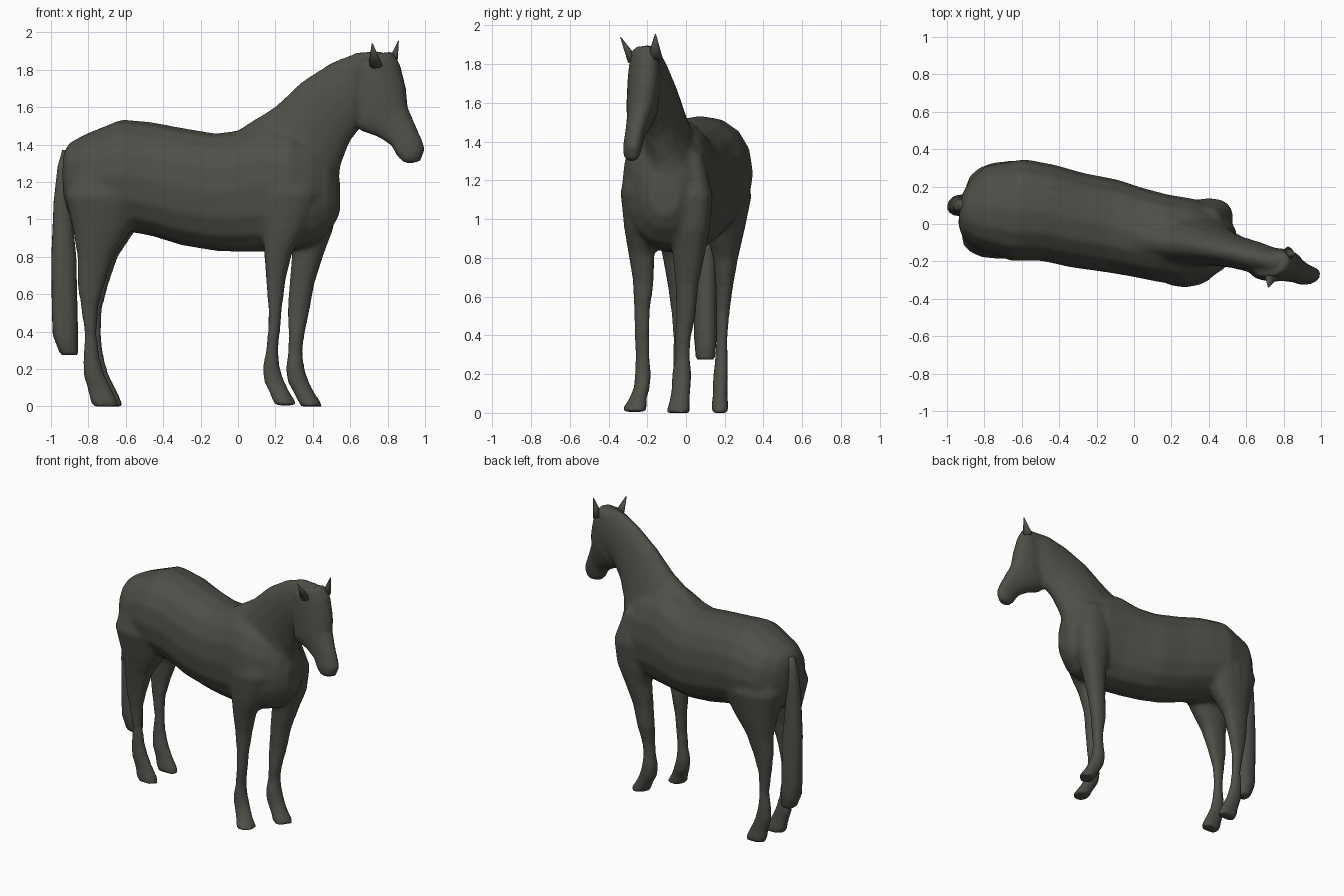
import bpy, bmesh, math
from mathutils import Vector

coat = bpy.data.materials.new("dark_grey_coat")
coat.diffuse_color = (0.078, 0.078, 0.066, 1)


def loft(bm, sections, k=0.13, power=0.9, sides=16):
    """Closed tube through sections (ax, az, bx, bz, y, half_width); k turns it sideways."""
    lat = Vector((k, 1, 0)).normalized()
    rings = []
    for ax, az, bx, bz, y, hw in sections:
        a, b = Vector((ax, y, az)), Vector((bx, y, bz))
        mid, half = (a + b) / 2, (a - b) / 2
        ring = []
        for i in range(sides):
            t = 2 * math.pi * i / sides
            c = math.copysign(abs(math.cos(t)) ** power, math.cos(t))
            s = math.copysign(abs(math.sin(t)) ** power, math.sin(t))
            ring.append(bm.verts.new(mid + half * c + lat * hw * s))
        rings.append(ring)
    faces = [bm.faces.new(rings[0]), bm.faces.new(rings[-1][::-1])]
    for r, q in zip(rings, rings[1:]):
        for i in range(sides):
            j = (i + 1) % sides
            faces.append(bm.faces.new((r[i], q[i], q[j], r[j])))
    bmesh.ops.recalc_face_normals(bm, faces=faces)


def finish(bm, name, angle=180):
    me = bpy.data.meshes.new(name)
    bm.to_mesh(me)
    bm.free()
    me.materials.append(coat)
    ob = bpy.data.objects.new(name, me)
    bpy.context.collection.objects.link(ob)
    for p in me.polygons:
        p.use_smooth = True
    return ob


def leg(bm, rows):
    """Leg rows are (z, back x, front x, y, half_width)."""
    loft(bm, [(xf, z, xb, z, y, hw) for z, xb, xf, y, hw in rows])


bm = bmesh.new()

# Trunk: rump to chest
trunk = [(-.93, 1.36, 1.12, .08, .08), (-.90, 1.41, 1.02, .08, .15),
         (-.82, 1.455, .96, .09, .225), (-.62, 1.535, .94, .075, .275),
         (-.46, 1.52, .91, .06, .26), (-.30, 1.49, .86, .02, .255),
         (-.12, 1.46, .83, -.01, .25), (0, 1.475, .825, -.04, .24),
         (.15, 1.53, .825, -.075, .235), (.30, 1.50, .835, -.10, .235),
         (.42, 1.43, .87, -.105, .19), (.50, 1.34, .95, -.11, .13),
         (.54, 1.22, 1.02, -.11, .07)]
loft(bm, [(x, t, x, b, y, w) for x, t, b, y, w in trunk])

# Neck: withers to poll
loft(bm, [(-.03, 1.46, .42, 1.0, -.07, .15), (.20, 1.605, .53, 1.1, -.095, .14),
          (.35, 1.745, .545, 1.28, -.12, .105), (.50, 1.84, .595, 1.41, -.15, .088),
          (.64, 1.895, .67, 1.51, -.18, .085), (.76, 1.905, .74, 1.55, -.205, .075)], .25, 1)

# Head: poll to muzzle
loft(bm, [(.82, 1.905, .64, 1.82, -.215, .075), (.865, 1.83, .62, 1.62, -.215, .092),
          (.895, 1.71, .645, 1.475, -.225, .088), (.905, 1.60, .75, 1.44, -.24, .070),
          (.95, 1.50, .82, 1.395, -.262, .055), (.985, 1.42, .85, 1.34, -.275, .053),
          (.998, 1.375, .88, 1.305, -.28, .048), (.975, 1.31, .91, 1.295, -.28, .03)], .35)

# Hind legs, mirrored about the rump's middle line
hind = [(1.30, -.86, -.50, .19, .10), (1.12, -.91, -.46, .20, .14),
        (.95, -.87, -.55, .20, .105), (.80, -.845, -.65, .205, .065),
        (.65, -.845, -.70, .198, .045), (.52, -.825, -.735, .19, .036),
        (.38, -.805, -.74, .185, .030), (.26, -.815, -.725, .182, .035),
        (.17, -.815, -.70, .178, .040), (.09, -.79, -.66, .176, .038),
        (.04, -.78, -.635, .175, .045), (0, -.765, -.62, .175, .047)]
for far in (True, False):
    dx = .008 if far else -.014
    leg(bm, [(z, b + dx, f + dx, y if far else .15 - y, w) for z, b, f, y, w in hind])

# Near front leg
leg(bm, [(1.36, .20, .40, -.19, .08), (1.14, .12, .45, -.225, .115),
         (.95, .13, .37, -.225, .095), (.82, .14, .29, -.23, .068),
         (.68, .15, .255, -.22, .055), (.52, .163, .235, -.228, .042),
         (.40, .16, .225, -.228, .040), (.30, .15, .215, -.225, .036),
         (.20, .13, .225, -.222, .043), (.13, .14, .25, -.228, .042),
         (.07, .17, .28, -.25, .047), (.02, .19, .31, -.265, .064),
         (.005, .20, .315, -.265, .066)])

# Far front leg
leg(bm, [(1.34, .26, .46, .01, .08), (1.12, .24, .53, .03, .11),
         (.95, .27, .51, .025, .10), (.82, .29, .46, .015, .085),
         (.66, .275, .41, .005, .06), (.50, .265, .38, 0, .050),
         (.38, .272, .355, -.018, .043), (.29, .268, .345, -.018, .038),
         (.20, .255, .355, -.022, .052), (.13, .265, .38, -.025, .050),
         (.07, .30, .41, -.032, .052), (.02, .325, .445, -.04, .060),
         (0, .335, .45, -.04, .060)])

# Fuse trunk, neck, head and legs into one smooth skin
body = finish(bm, "horse_body")
mod = body.modifiers.new("fuse", 'REMESH')
mod.mode = 'VOXEL'
mod.voxel_size = .016
mod.use_smooth_shade = True
mod = body.modifiers.new("soften", 'SMOOTH')
mod.factor = .5
mod.iterations = 6

# Tail
bm = bmesh.new()
tail = [(1.37, -.94, -.89, .02), (1.28, -.965, -.90, .035), (1.10, -.985, -.895, .045),
        (.80, -.998, -.865, .055), (.50, -.995, -.858, .058), (.38, -.99, -.855, .058),
        (.29, -.955, -.855, .05), (.275, -.94, -.86, .04)]
leg(bm, [(z, b, f, .10, w) for z, b, f, w in tail])
finish(bm, "tail")

# Ears
for name, base, tip in (("near_ear", (.735, -.275, 1.82), (.718, -.338, 1.94)),
                        ("far_ear", (.825, -.16, 1.83), (.858, -.158, 1.955))):
    base, tip = Vector(base), Vector(tip)
    axis = tip - base
    bm = bmesh.new()
    bmesh.ops.create_cone(bm, cap_ends=True, segments=8, radius1=.04, radius2=.003,
                          depth=axis.length)
    for v in bm.verts:
        v.co.y *= .7
    bmesh.ops.rotate(bm, verts=bm.verts, matrix=axis.to_track_quat('Z', 'Y').to_matrix())
    bmesh.ops.translate(bm, verts=bm.verts, vec=(base + tip) / 2)
    finish(bm, name)
